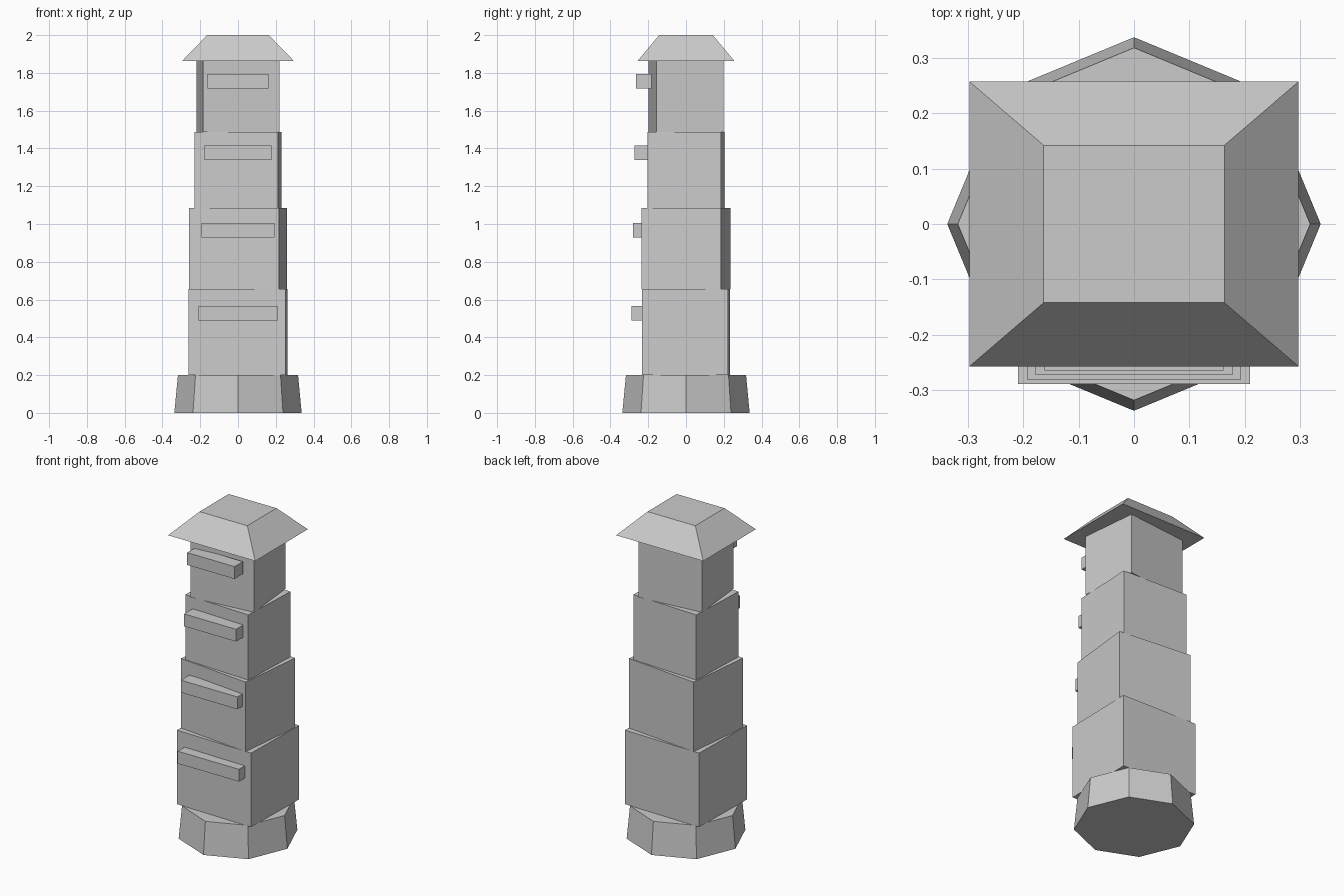
import bpy, bmesh
from math import radians

if "Cube" in bpy.data.objects:
    bpy.data.objects.remove(bpy.data.objects["Cube"])


def frustum(name, z0, z1, bottom, top):
    """Closed solid between two rectangles given as (half x, half y)."""
    bm = bmesh.new()
    bmesh.ops.create_cube(bm, size=2)
    for v in bm.verts:
        hx, hy = top if v.co.z > 0 else bottom
        v.co = (v.co.x * hx, v.co.y * hy, z1 if v.co.z > 0 else z0)
    mesh = bpy.data.meshes.new(name)
    bm.to_mesh(mesh)
    bm.free()
    obj = bpy.data.objects.new(name, mesh)
    bpy.context.collection.objects.link(obj)
    return obj


# Octagonal tapered plinth, corners on the axes
bpy.ops.mesh.primitive_cone_add(vertices=8, radius1=0.337, radius2=0.318,
                                depth=0.2, location=(0, 0, 0.1))
bpy.context.object.name = "plinth"

# Shrinking, slightly twisted tower blocks, each with a straight front ledge
levels = [0.2, 0.656, 1.085, 1.487, 1.862]
twists = [-1.25, -6.0, -2.5, 5.8]
ledge_z = [0.528, 0.967, 1.377, 1.756]
for i, twist in enumerate(twists):
    half = (0.257 - 0.0178 * i, 0.2275 - 0.0163 * i)
    block = frustum(f"tower_block_{i + 1}", levels[i], levels[i + 1], half, half)
    block.rotation_euler.z = radians(twist)

    size = (0.209 - 0.0158 * i, 0.041)
    ledge = frustum(f"ledge_{i + 1}", ledge_z[i] - 0.038, ledge_z[i] + 0.038, size, size)
    ledge.location.y = -0.248 + 0.0083 * i

# Flat-topped hip roof
frustum("roof", 1.862, 2.0, (0.297, 0.257), (0.163, 0.142))
